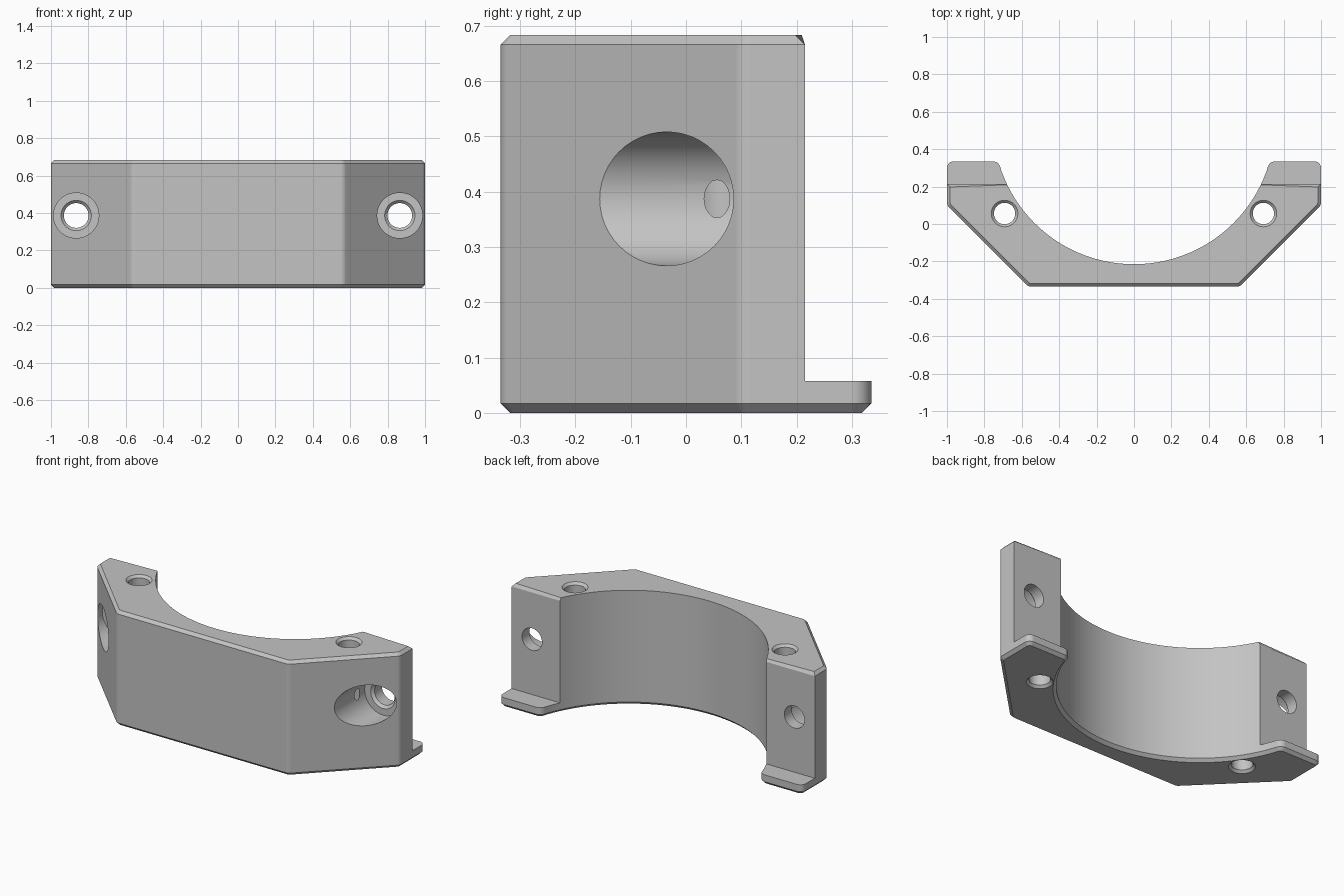
import bpy, bmesh
from math import sin, cos, pi, sqrt, radians, atan2, tan
from mathutils import Vector

cube = bpy.data.objects.get("Cube")
if cube:
    bpy.data.objects.remove(cube, do_unlink=True)

HEIGHT, TAB, CHAMFER = 0.683, 0.058, 0.017
BACK, TAB_BACK = 0.215, 0.335
BORE_Y, BORE_R = 0.538, 0.753

grey = bpy.data.materials.new("satin grey")
grey.use_nodes = True
grey.diffuse_color = (0.55, 0.55, 0.55, 1)
grey.node_tree.nodes["Principled BSDF"].inputs["Base Color"].default_value = grey.diffuse_color


def make_object(name, bm):
    bmesh.ops.recalc_face_normals(bm, faces=bm.faces)
    mesh = bpy.data.meshes.new(name)
    bm.to_mesh(mesh)
    bm.free()
    mesh.materials.append(grey)
    obj = bpy.data.objects.new(name, mesh)
    bpy.context.collection.objects.link(obj)
    return obj


def fillet(prev, corner, nxt, r, steps=6):
    """Points of a round of radius r at a corner."""
    p = Vector(corner)
    a, b = (Vector(prev) - p).normalized(), (Vector(nxt) - p).normalized()
    half = a.angle(b) / 2
    centre = p + (a + b).normalized() * (r / sin(half))
    start = p + a * (r / tan(half)) - centre
    end = p + b * (r / tan(half)) - centre
    turn = atan2(start.x * end.y - start.y * end.x, start.dot(end))
    pts = []
    for i in range(steps + 1):
        t = turn * i / steps
        pts.append((centre.x + start.x * cos(t) - start.y * sin(t),
                    centre.y + start.x * sin(t) + start.y * cos(t)))
    return pts


def chamfer(bm, z, keep):
    edges = [e for e in bm.edges
             if all(abs(v.co.z - z) < 1e-4 for v in e.verts) and keep(e)]
    bmesh.ops.bevel(bm, geom=edges, offset=CHAMFER, offset_type='OFFSET',
                    segments=1, profile=0.5, affect='EDGES', clamp_overlap=False)


def cut(target, cutter):
    mod = target.modifiers.new("cut", 'BOOLEAN')
    mod.operation, mod.solver, mod.object = 'DIFFERENCE', 'EXACT', cutter
    cutter.hide_render = True
    bpy.context.view_layer.objects.active = target
    bpy.ops.object.modifier_apply(modifier=mod.name)
    bpy.data.objects.remove(cutter, do_unlink=True)


def turned_cutter(name, profile, place, sides=48):
    """Solid of revolution from (radius, distance) pairs."""
    bm = bmesh.new()
    rings = [[bm.verts.new(place(r * cos(2 * pi * i / sides),
                                 r * sin(2 * pi * i / sides), d))
              for i in range(sides)] for r, d in profile]
    for lo, hi in zip(rings, rings[1:]):
        for i in range(sides):
            j = (i + 1) % sides
            bm.faces.new((lo[i], lo[j], hi[j], hi[i]))
    bm.faces.new(rings[0])
    bm.faces.new(rings[-1])
    return make_object(name, bm)


# Right half of the outline, from the front edge round to the bore
arc_y = 0.28
arc_top = (sqrt(BORE_R ** 2 - (BORE_Y - arc_y) ** 2), arc_y)
corners = [(0, -0.335), (0.565, -0.335), (1, 0.10), (1, TAB_BACK),
           (sqrt(BORE_R ** 2 - (BORE_Y - TAB_BACK) ** 2), TAB_BACK), arc_top]
half = []
for i, r in enumerate((0.04, 0.04, 0.035, 0.04), 1):
    half += fillet(corners[i - 1], corners[i], corners[i + 1], r)
start = atan2(arc_y - BORE_Y, arc_top[0])
SEGS = 36
bore = []
for i in range(SEGS):
    t = start + (-pi / 2 - start) * i / SEGS
    bore.append((BORE_R * cos(t), BORE_Y + BORE_R * sin(t)))
half += bore
outline = half + [(0, BORE_Y - BORE_R)] + [(-x, y) for x, y in reversed(half)]

# Clamp block, extruded from the outline
bm = bmesh.new()
face = bm.faces.new([bm.verts.new((x, y, 0)) for x, y in outline])
top = bmesh.ops.extrude_face_region(bm, geom=[face])
bmesh.ops.translate(bm, vec=(0, 0, HEIGHT),
                    verts=[v for v in top["geom"] if isinstance(v, bmesh.types.BMVert)])
chamfer(bm, 0, lambda e: True)
body = make_object("clamp_half", bm)

# Remove the space above the two rear locating tabs
bm = bmesh.new()
bmesh.ops.create_cube(bm, size=1)
for v in bm.verts:
    v.co = (v.co.x * 3, BACK + v.co.y + 0.5, TAB + v.co.z + 0.5)
cut(body, make_object("tab_clearance", bm))


# Chamfer the top edges except along the bore
def off_bore(e):
    return any(abs((v.co.xy - Vector((0, BORE_Y))).length - BORE_R) > 0.004 for v in e.verts)


bm = bmesh.new()
bm.from_mesh(body.data)
bmesh.ops.remove_doubles(bm, verts=bm.verts, dist=1e-5)
chamfer(bm, HEIGHT, off_bore)
bmesh.ops.recalc_face_normals(bm, faces=bm.faces)
bm.to_mesh(body.data)
bm.free()

# Counterbored bolt holes and countersunk vertical holes
bolt = [(0.121, -0.6), (0.121, 0.13), (0.081, 0.13), (0.066, 0.145), (0.066, 0.4)]
pin = [(0.071, -0.05), (0.071, 0), (0.057, 0.014),
       (0.057, HEIGHT - 0.014), (0.071, HEIGHT), (0.071, HEIGHT + 0.05)]
for s in (-1, 1):
    cut(body, turned_cutter("bolt_hole", bolt, lambda u, v, d: (s * 0.865 + u, d, 0.387 + v)))
    cut(body, turned_cutter("pin_hole", pin, lambda u, v, d: (s * 0.692 + u, 0.056 + v, d)))

# Smooth rounds with crisp edges
bpy.ops.object.select_all(action='DESELECT')
body.select_set(True)
bpy.context.view_layer.objects.active = body
bpy.ops.object.shade_smooth_by_angle(angle=radians(25))
weighted = body.modifiers.new("weighted normals", 'WEIGHTED_NORMAL')
weighted.keep_sharp = True
